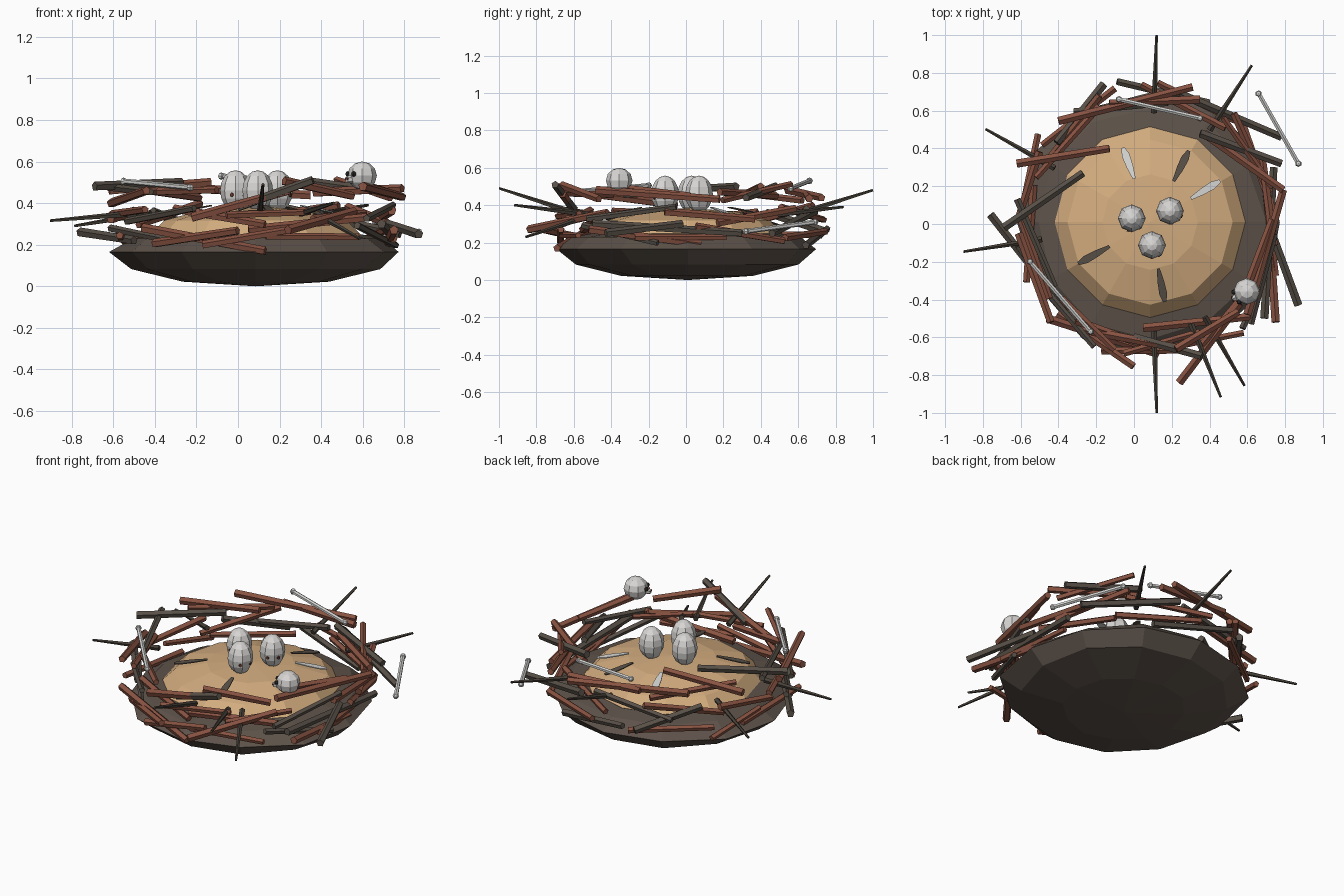
import bpy, bmesh, math, random
from mathutils import Vector

if "Cube" in bpy.data.objects:
    bpy.data.objects.remove(bpy.data.objects["Cube"])
random.seed(4)


def mat(name, r, g, b):
    m = bpy.data.materials.new(name)
    m.diffuse_color = (r, g, b, 1)
    m.use_nodes = True
    m.node_tree.nodes["Principled BSDF"].inputs["Base Color"].default_value = m.diffuse_color
    return m


EARTH = mat("dark earth", 0.11, 0.085, 0.068)
STRAW = mat("straw tan", 0.66, 0.42, 0.215)
RED = mat("red brown wood", 0.245, 0.085, 0.053)
DARK = mat("grey brown wood", 0.098, 0.08, 0.064)
THORN = mat("thorn brown", 0.065, 0.053, 0.041)
BONE = mat("bone grey", 0.66, 0.66, 0.65)
EGG = mat("shell grey", 0.68, 0.67, 0.655)
SPOT = mat("spot maroon", 0.14, 0.04, 0.025)
SOCKET = mat("socket black", 0.03, 0.028, 0.027)
CX, CY = 0.085, 0.01


def polar(deg, r, z):
    a = math.radians(deg)
    return Vector((CX + r * math.cos(a), CY + r * math.sin(a), z))


def finish(bm, name, m):
    me = bpy.data.meshes.new(name)
    bm.to_mesh(me)
    bm.free()
    me.materials.append(m)
    ob = bpy.data.objects.new(name, me)
    bpy.context.collection.objects.link(ob)
    return ob


def ball(name, m, c, size, seg=12, rings=6, jitter=0.0, top=1.0):
    bm = bmesh.new()
    bmesh.ops.create_uvsphere(bm, u_segments=seg, v_segments=rings, radius=1)
    for v in bm.verts:
        k = 1 + random.uniform(-jitter, jitter)
        z = v.co.z * size[2] * (top if v.co.z > 0 else 1)
        v.co = Vector((v.co.x * size[0] * k, v.co.y * size[1] * k, z)) + Vector(c)
    return finish(bm, name, m)


def rod(name, m, a, b, r1, r2, sides=5):
    a, b = Vector(a), Vector(b)
    bm = bmesh.new()
    bmesh.ops.create_cone(bm, cap_ends=True, segments=sides, radius1=r1, radius2=r2, depth=(b - a).length)
    ob = finish(bm, name, m)
    ob.location = (a + b) / 2
    ob.rotation_euler = (b - a).to_track_quat('Z', 'Y').to_euler()
    return ob


# earth base and straw lining
ball("nest_base", EARTH, (CX, CY, 0.165), (0.70, 0.70, 0.165), jitter=0.03, top=0.78)
ball("straw_lining", STRAW, (CX, CY, 0.25), (0.505, 0.505, 0.135))

# woven rim: three rings of roughly tangential sticks
for layer, (count, r, z) in enumerate([(12, .665, .235), (12, .65, .345), (7, .62, .455)]):
    for i in range(count):
        deg = 360 * (i + layer / 3) / count + random.uniform(-7, 7)
        t = math.radians(deg + 90 + random.uniform(-13, 13))
        half = random.uniform(0.18, 0.26)
        d = Vector((math.cos(t), math.sin(t), random.uniform(-.22, .22))) * half
        c = polar(deg, r + random.uniform(-.03, .03), z + random.uniform(-.015, .015))
        w = random.uniform(0.018, 0.023)
        rod(f"woven_stick_{layer + 1}_{i + 1}", DARK if i % 4 == 3 else RED, c - d, c + d, w, w * 0.9)

# larger sticks that stand out
for m, sticks in (
        (RED, [(-.40, .545, .48, .31, .725, .44), (-.62, .32, .46, -.13, .40, .50),
               (.24, -.84, .27, .56, -.42, .36), (-.22, -.57, .33, .25, -.66, .46),
               (.60, -.48, .48, .79, .18, .43), (.05, -.55, .27, .62, -.49, .33),
               (.37, .48, .45, .79, .18, .47), (-.46, -.50, .28, .13, -.69, .17),
               (-.61, -.05, .40, -.44, -.52, .46), (.75, -.52, .27, .71, .08, .19)]),
        (DARK, [(-.16, .74, .26, -.41, .43, .36), (-.69, -.02, .48, -.27, .27, .50),
                (-.76, .05, .26, -.50, -.28, .22), (.00, -.60, .38, .36, -.70, .51),
                (.87, -.43, .25, .72, -.02, .30), (.35, .48, .50, .78, .32, .44),
                (.24, .69, .37, .78, .46, .25), (.69, -.50, .30, .74, .30, .25)])):
    for i, s in enumerate(sticks):
        rod(f"large_stick_{m.name[:3]}_{i + 1}", m, s[:3], s[3:], .023, .021)

# thorny twigs pointing outwards: angle, reach, tip height
for i, (deg, reach, z) in enumerate([(88, .99, .48), (272, 1.01, .49), (57, .99, .39), (150.5, 1.0, .29),
                                     (189, 1.0, .315), (292, 1.0, .40), (300, 1.0, .23)]):
    rod(f"thorn_twig_{i + 1}", THORN, polar(deg, .58, .35), polar(deg, reach, z), 0.017, 0.007)

# bones with knobbed ends
for i, s in enumerate([(-.55, -.20, .505, -.23, -.57, .475), (-.08, .66, .53, .35, .56, .49),
                       (.66, .69, .31, .87, .32, .26)]):
    rod(f"bone_shaft_{i + 1}", BONE, s[:3], s[3:], 0.013, 0.013, 6)
    for j in (0, 3):
        ball(f"bone_knob_{i + 1}_{j // 3 + 1}", BONE, s[j:j + 3], (0.018,) * 3, 6, 4)

# feathers on the lining: angle and radius of inner and outer end
for i, (d1, r1, d2, r2, m) in enumerate([(110, .245, 110, .42, BONE), (30, .25, 30.5, .43, BONE),
                                         (60, .25, 61.5, .43, DARK), (211, .25, 210, .44, DARK),
                                         (280, .25, 280.5, .43, DARK)]):
    a, b = polar(d1, r1, .385), polar(d2, r2, .352)
    side = (b - a).cross(Vector((0, 0, 1))).normalized()
    bm = bmesh.new()
    pts = [(0, .008), (.4, .018), (.75, .021), (1, .009)]
    loop = [a.lerp(b, t) + side * w for t, w in pts] + [a.lerp(b, t) - side * w for t, w in reversed(pts)]
    f = bm.faces.new([bm.verts.new(p) for p in loop])
    top = bmesh.ops.extrude_face_region(bm, geom=[f])["geom"]
    bmesh.ops.translate(bm, vec=(0, 0, .006), verts=[v for v in top if isinstance(v, bmesh.types.BMVert)])
    bmesh.ops.recalc_face_normals(bm, faces=bm.faces)
    finish(bm, f"feather_{i + 1}", m)

# eggs with small spots
for i, (x, y) in enumerate([(-.012, .03), (.19, .07), (.095, -.112)]):
    c = Vector((x, y, .46))
    ball(f"egg_{i + 1}", EGG, c, (.074, .074, .098), 8, 8)
    for j in range(2):
        a = math.radians(255 + 55 * j + 25 * i)
        d = Vector((math.cos(a), math.sin(a), 0))
        p = c + d * .064 - Vector((0, 0, .02))
        rod(f"egg_spot_{i + 1}_{j + 1}", SPOT, p, p + d * .009, .011, .009, 6)

# small skull on the rim, facing inwards to the left
c = Vector((.597, -.357, .532))
fwd = Vector((-.88, -.47, 0)).normalized()
side = Vector((-fwd.y, fwd.x, 0))
up = Vector((0, 0, 1))
ball("skull", EGG, c, (.071, .071, .068), 8, 6)
rod("skull_snout", BONE, c + fwd * .05 - up * .015, c + fwd * .085 - up * .02, .024, .014, 6)
for s in (-1, 1):
    ball(f"skull_eye_{s}", SOCKET, c + fwd * .062 + side * s * .03 + up * .008, (.014,) * 3, 6, 4)
    ball(f"skull_nostril_{s}", SPOT, c + fwd * .084 + side * s * .009 - up * .015, (.007,) * 3, 6, 4)
